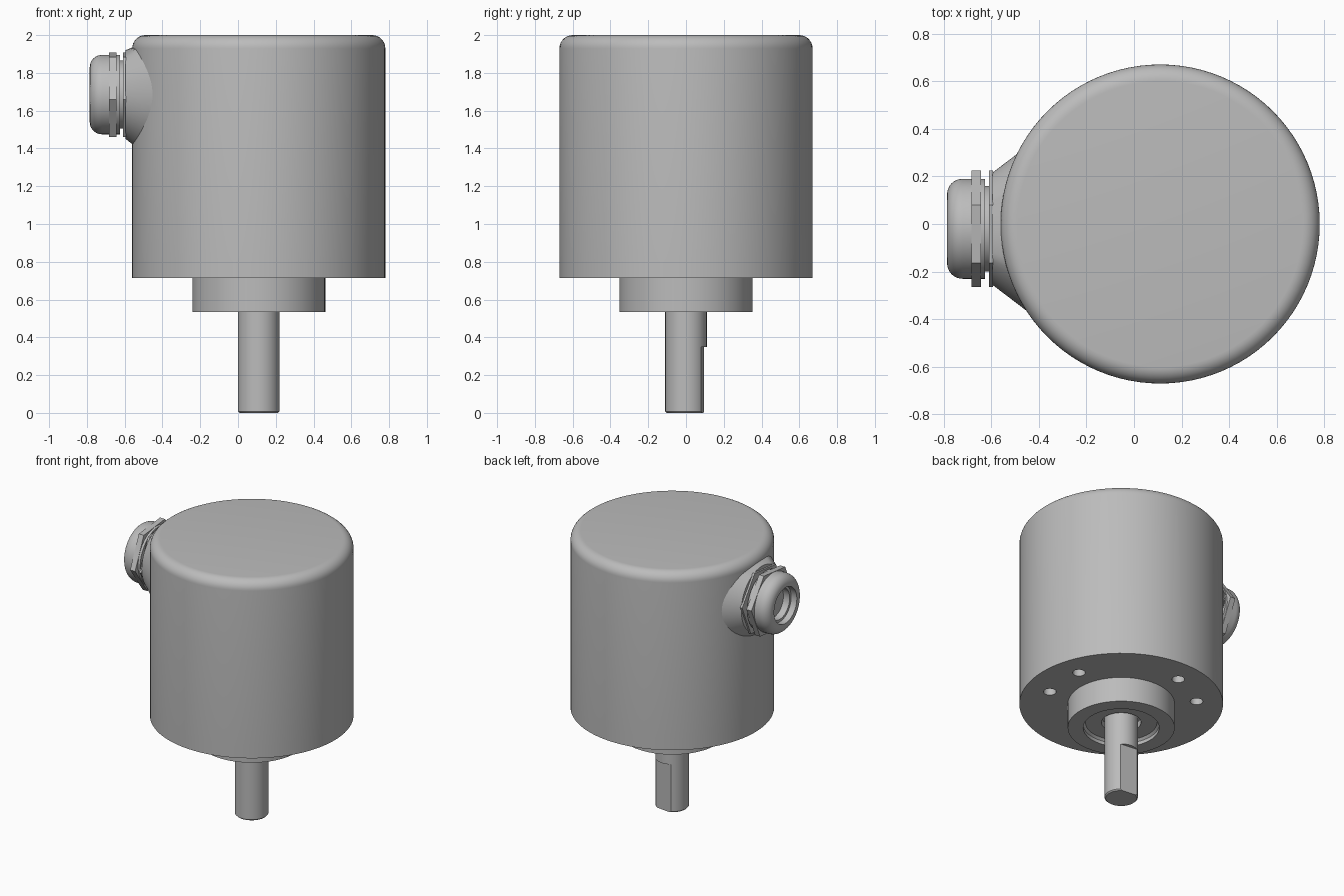
import bpy, bmesh
from math import sin, cos, pi, radians
from mathutils import Matrix, Vector

cube = bpy.data.objects.get("Cube")
if cube:
    bpy.data.objects.remove(cube, do_unlink=True)

grey = bpy.data.materials.new("metal_grey")
grey.use_nodes = True
colour = (0.5, 0.5, 0.5, 1)
grey.diffuse_color = colour
grey.node_tree.nodes["Principled BSDF"].inputs["Base Color"].default_value = colour

AXIS = Matrix.Translation((0.11, 0, 0))
# Gland frame: local z points outwards along -x
GLAND = Matrix.Translation((0, -0.02, 1.685)) @ Matrix.Rotation(-pi / 2, 4, 'Y')


def arc(cx, cz, r, start, end, steps=8):
    angles = [radians(start + (end - start) * i / steps) for i in range(steps + 1)]
    return [(cx + r * cos(a), cz + r * sin(a)) for a in angles]


def smooth(obj):
    bpy.ops.object.select_all(action='DESELECT')
    obj.select_set(True)
    bpy.context.view_layer.objects.active = obj
    bpy.ops.object.shade_smooth_by_angle(angle=radians(30))


def lathe(name, profile, frame, sides=72, turn=0.0):
    """Spin a (radius, height) profile about the local z axis."""
    bm = bmesh.new()
    verts = [bm.verts.new((r, 0, z)) for r, z in profile]
    edges = [bm.edges.new(pair) for pair in zip(verts, verts[1:])]
    bmesh.ops.spin(bm, geom=verts + edges, cent=(0, 0, 0), axis=(0, 0, 1),
                   angle=2 * pi, steps=sides, use_merge=True)
    bmesh.ops.remove_doubles(bm, verts=bm.verts, dist=0.0001)
    bmesh.ops.recalc_face_normals(bm, faces=bm.faces)
    bm.transform(frame @ Matrix.Rotation(turn, 4, 'Z'))
    mesh = bpy.data.meshes.new(name)
    bm.to_mesh(mesh)
    bm.free()
    mesh.materials.append(grey)
    obj = bpy.data.objects.new(name, mesh)
    bpy.context.collection.objects.link(obj)
    smooth(obj)
    return obj


def cut(obj, cutters):
    for cutter in cutters:
        mod = obj.modifiers.new("cut", 'BOOLEAN')
        mod.operation = 'DIFFERENCE'
        mod.solver = 'EXACT'
        mod.object = cutter
        bpy.context.view_layer.objects.active = obj
        bpy.ops.object.modifier_apply(modifier=mod.name)
        bpy.data.objects.remove(cutter, do_unlink=True)
    smooth(obj)


# Housing cover with rounded top edge
lathe("housing_cover", [(0, 0.8), (0.67, 0.8)] + arc(0.6, 1.93, 0.07, 0, 90) + [(0, 2)], AXIS, 96)

# Base flange with three pairs of mounting holes
base = lathe("base_flange", [(0, 0.715), (0.67, 0.715), (0.67, 0.8), (0, 0.8)], AXIS, 96)
holes = []
for third in range(3):
    for angle in (-21, 16):
        spot = Matrix.Rotation(radians(angle + 120 * third), 4, 'Z') @ Vector((0.497, 0, 0))
        holes.append(lathe("hole_cutter", [(0, 0.6), (0.042, 0.6), (0.042, 0.79), (0, 0.79)],
                           AXIS @ Matrix.Translation(spot), 24))
cut(base, holes)

# Centring boss with bearing recess
lathe("centring_boss", [(0, 0.62), (0.13, 0.62), (0.13, 0.575), (0.235, 0.575), (0.25, 0.56),
                        (0.25, 0.535), (0.352, 0.535), (0.352, 0.715), (0, 0.715)], AXIS)

# Shaft with a milled flat towards the back
shaft = lathe("shaft", [(0, 0), (0.102, 0), (0.11, 0.008), (0.11, 0.63), (0, 0.63)], AXIS, 48)
bpy.ops.mesh.primitive_cube_add(size=1)
cutter = bpy.context.object
cutter.matrix_world = (AXIS @ Matrix.Rotation(radians(-6), 4, 'Z')
                       @ Matrix.Translation((0, 0.188, 0.1)) @ Matrix.Diagonal((0.4, 0.2, 0.5, 1)))
cut(shaft, [cutter])

# Conical spigot joining the gland to the housing, kept below the lid
spigot = lathe("gland_spigot", [(0, 0.44), (0.353, 0.44), (0.235, 0.595), (0, 0.595)], GLAND)
for v in spigot.data.vertices:
    v.co.z = min(v.co.z, 1.985)

# Cable gland: thin hex collar, neck, hex nut and rounded cap with a stepped bore
HEX_TURN = radians(84)
lathe("gland_collar", [(0, 0.592), (0.245, 0.592), (0.245, 0.608), (0, 0.608)], GLAND, 6, HEX_TURN)
lathe("gland_neck", [(0, 0.6), (0.18, 0.6), (0.18, 0.625), (0.21, 0.625), (0.21, 0.65), (0, 0.65)], GLAND)
lathe("gland_nut", [(0, 0.642), (0.245, 0.642), (0.245, 0.682), (0, 0.682)], GLAND, 6, HEX_TURN)
lathe("gland_cap", [(0.11, 0.66), (0.21, 0.66)] + arc(0.145, 0.72, 0.065, 0, 90)
      + [(0.13, 0.785), (0.13, 0.74), (0.112, 0.74), (0.112, 0.69), (0, 0.69)], GLAND)
